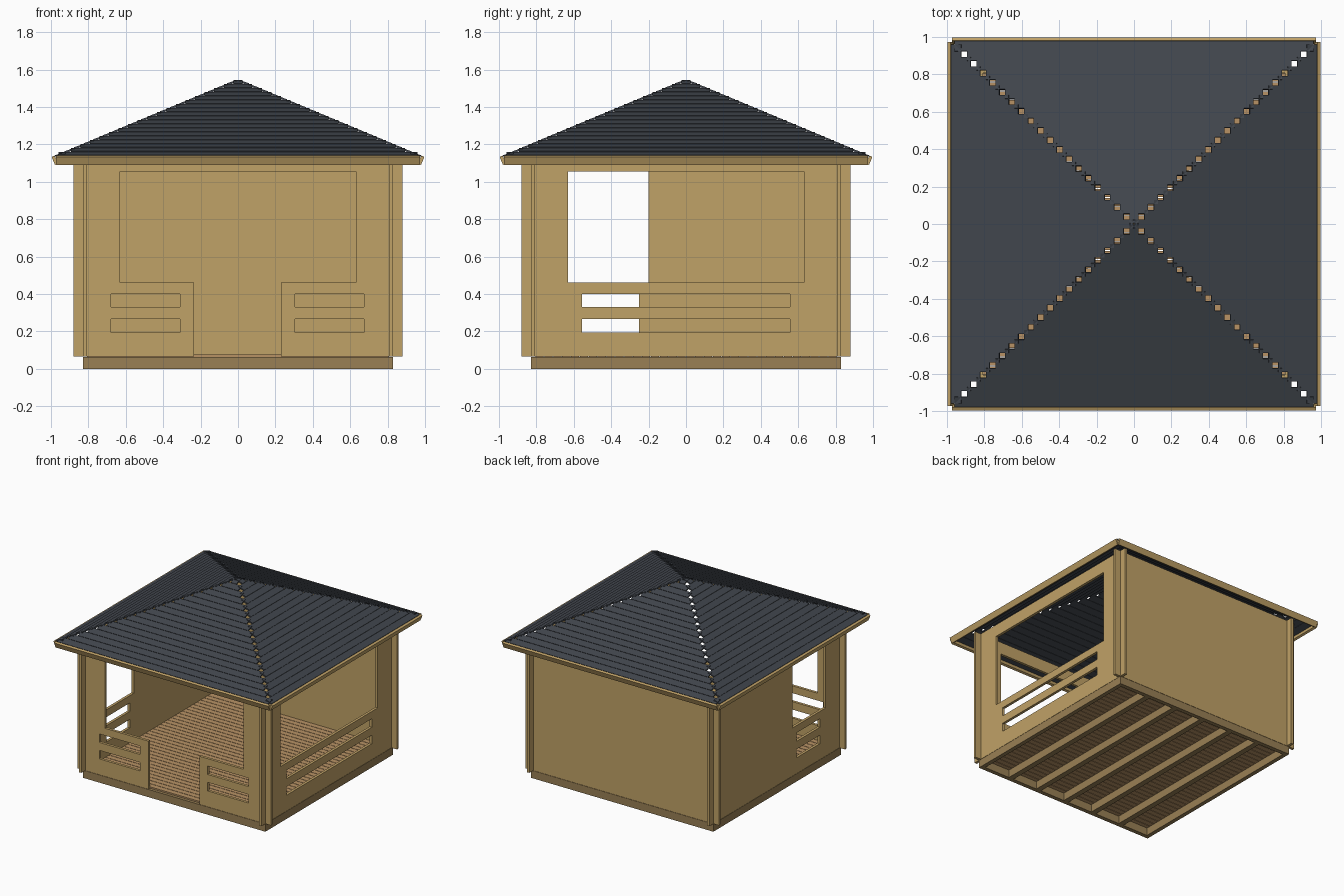
import bpy, bmesh, math
from mathutils import Matrix, Vector

if "Cube" in bpy.data.objects:
    bpy.data.objects.remove(bpy.data.objects["Cube"])


def material(name, rgb):
    m = bpy.data.materials.new(name)
    m.diffuse_color = (*rgb, 1)
    m.use_nodes = True
    m.node_tree.nodes["Principled BSDF"].inputs["Base Color"].default_value = m.diffuse_color
    return m


TIMBER = material("timber", (0.53, 0.36, 0.135))
DARK_TIMBER = material("dark_timber", (0.32, 0.215, 0.09))
DECK = material("deck", (0.48, 0.29, 0.13))
SLATE = material("slate", (0.052, 0.060, 0.073))


def finish(name, bm, mat):
    mesh = bpy.data.meshes.new(name)
    bmesh.ops.recalc_face_normals(bm, faces=bm.faces)
    bm.to_mesh(mesh)
    bm.free()
    mesh.materials.append(mat)
    ob = bpy.data.objects.new(name, mesh)
    bpy.context.collection.objects.link(ob)
    return ob


def box(bm, centre, size, turn=Matrix()):
    m = Matrix.Translation(centre) @ turn @ Matrix.Diagonal((*size, 1))
    bmesh.ops.create_cube(bm, size=1, matrix=m)


def wall(name, holes, angle):
    """Upright panel at y = -WALL with rectangular holes (u0, u1, z0, z1), turned about z."""
    us = sorted({-0.88, 0.88, *(u for h in holes for u in h[:2])})
    zs = sorted({0.065, 1.155, *(z for h in holes for z in h[2:])})
    bm = bmesh.new()
    for u0, u1 in zip(us, us[1:]):
        for z0, z1 in zip(zs, zs[1:]):
            u, z = (u0 + u1) / 2, (z0 + z1) / 2
            if any(h[0] < u < h[1] and h[2] < z < h[3] for h in holes):
                continue
            bm.faces.new([bm.verts.new((a, -WALL + THICK / 2, b)) for a, b in
                          ((u0, z0), (u1, z0), (u1, z1), (u0, z1))])
    bmesh.ops.remove_doubles(bm, verts=bm.verts, dist=1e-5)
    ext = bmesh.ops.extrude_face_region(bm, geom=bm.faces[:], use_keep_orig=True)
    moved = [g for g in ext["geom"] if isinstance(g, bmesh.types.BMVert)]
    bmesh.ops.translate(bm, verts=moved, vec=(0, -THICK, 0))
    bm.transform(Matrix.Rotation(angle, 4, "Z"))
    return finish(name, bm, TIMBER)


WALL, THICK = 0.818, 0.022
SLOTS = ((0.195, 0.265), (0.33, 0.40))

# Walls crossing at the corners, with openings and railing slots
front = [(-0.63, 0.63, 0.46, 1.055), (-0.235, 0.23, 0.065, 0.46)]
front += [(s, e, *z) for z in SLOTS for s, e in ((-0.68, -0.31), (0.305, 0.675))]
right = [(-0.63, 0.63, 0.46, 1.055)] + [(-0.555, 0.555, *z) for z in SLOTS]
left = [(0.20, 0.63, 0.46, 1.055)] + [(0.25, 0.555, *z) for z in SLOTS]
wall("front_wall", front, 0)
wall("right_wall", right, math.pi / 2)
wall("back_wall", [], math.pi)
wall("left_wall", left, -math.pi / 2)

# Base frame and joists
bm = bmesh.new()
for s in (-1, 1):
    box(bm, (0, s * 0.812, 0.0315), (1.658, 0.034, 0.063))
    box(bm, (s * 0.812, 0, 0.0315), (0.034, 1.59, 0.063))
for i in range(-2, 3):
    box(bm, (i * 0.27, 0, 0.0315), (0.045, 1.59, 0.063))
finish("base_frame", bm, DARK_TIMBER)

# Floor boards
bm = bmesh.new()
count = 34
pitch = 1.612 / count
for i in range(count):
    box(bm, (0, -0.806 + (i + 0.5) * pitch, 0.069), (1.612, pitch - 0.004, 0.012))
finish("floor_boards", bm, DECK)

# Roof boards: lapped rows on each of four slopes, square cut at the hips
SLOPE = math.atan(0.418)
STEP = 0.0511
for k, side in enumerate(("front", "right", "back", "left")):
    bm = bmesh.new()
    for i in range(19):
        d = 0.005 + STEP * i
        mid = d + STEP / 2
        z = 1.543 - 0.418 * mid
        tilt = Matrix.Rotation(SLOPE - 0.06, 4, "X")
        half = d + (0.02 if i < 18 else 0.034)
        box(bm, (0, -mid, z), (2 * half, STEP / math.cos(SLOPE) + 0.001, 0.011), tilt)
    bm.transform(Matrix.Rotation(k * math.pi / 2, 4, "Z"))
    finish(side + "_roof_boards", bm, SLATE)

    # Fascia board square to the slope
    bm = bmesh.new()
    box(bm, (0, -0.979, 1.1145), (1.945, 0.018, 0.047), Matrix.Rotation(SLOPE, 4, "X"))
    bm.transform(Matrix.Rotation(k * math.pi / 2, 4, "Z"))
    finish(side + "_fascia", bm, TIMBER)
